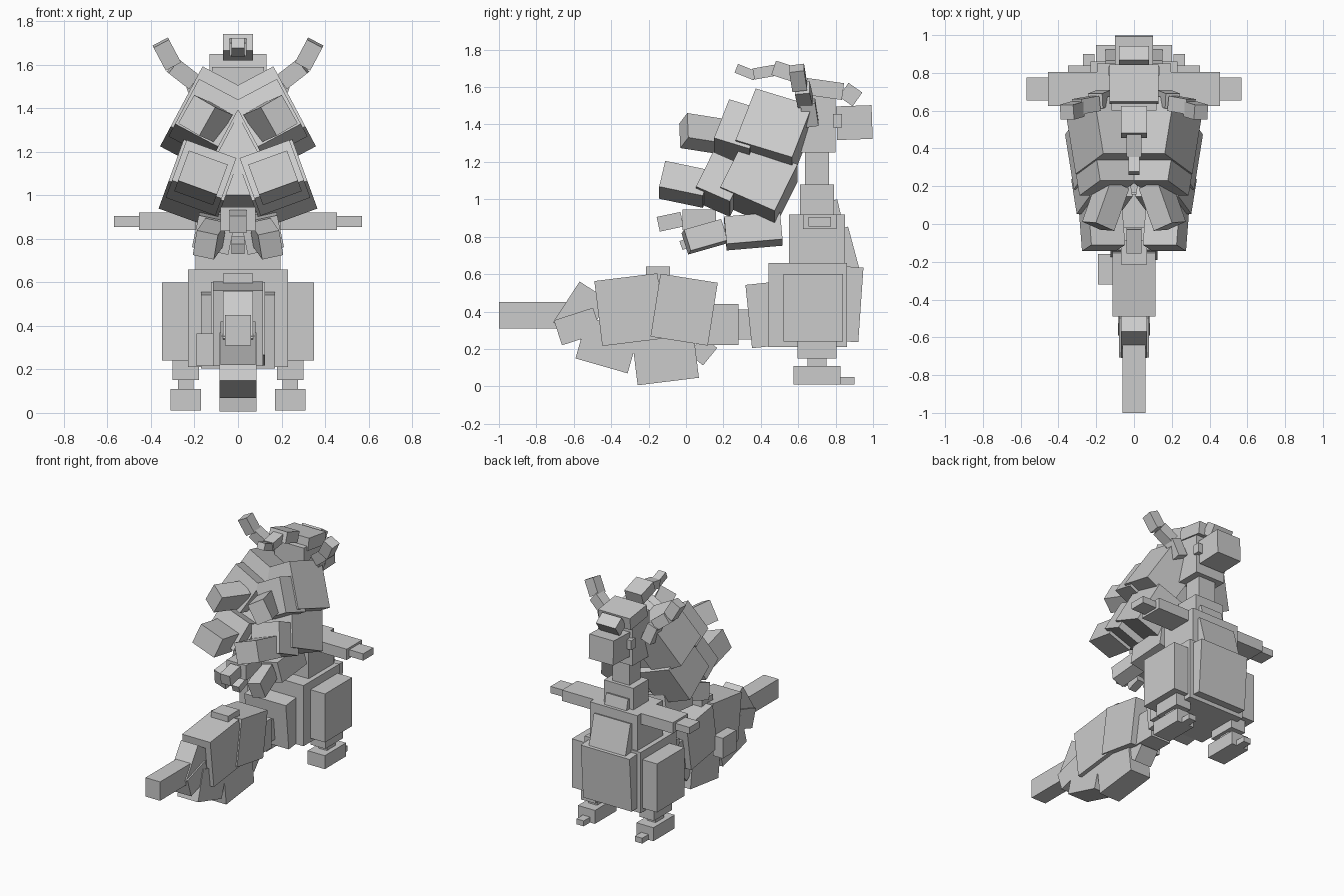
import bpy
from math import radians, sin, cos

cube = bpy.data.objects.get("Cube")
if cube:
    bpy.data.objects.remove(cube, do_unlink=True)

grey = bpy.data.materials.new("plain_grey")
grey.use_nodes = True
shade = (.6, .6, .6, 1)
grey.diffuse_color = shade
grey.node_tree.nodes["Principled BSDF"].inputs["Base Color"].default_value = shade


def block(name, x=0, y=0, z=0, wide=.1, deep=.1, tall=.1, pitch=0, roll=0, yaw=0):
    """One box, turned by angles in degrees."""
    turn = [radians(angle) for angle in (pitch, roll, yaw)]
    bpy.ops.mesh.primitive_cube_add(size=1, location=(x, y, z), rotation=turn)
    part = bpy.context.object
    part.name = name
    part.scale = (wide, deep, tall)
    part.data.materials.append(grey)


def pair(name, x, roll=0, yaw=0, **shape):
    """A box on the left and its mirror on the right."""
    for side, sign in (("left_", 1), ("right_", -1)):
        block(side + name, x=sign * x, roll=sign * roll, yaw=sign * yaw, **shape)


def stack(maker, floor, parts, **shared):
    """Boxes piled up from a floor height."""
    for name, wide, deep, tall in parts:
        maker(name, z=floor + tall / 2, wide=wide, deep=deep, tall=tall, **shared)
        floor += tall


def spiked_plate(tier, x, y, z, wide, tall, pitch, roll, reach, spike, spike_yaw=0):
    """A pair of leaning back plates, each with a step and a blunt spike behind."""
    lean = dict(x=x, z=z, roll=roll)
    pair(tier + "_plate", y=y, wide=wide, deep=.32, tall=tall, pitch=pitch, **lean)
    pair(tier + "_step", y=y - reach / 2, wide=wide * .9, deep=.2, tall=tall * .75,
         pitch=pitch, **lean)
    pair(tier + "_spike", y=y - reach, wide=spike, deep=.24, tall=.15,
         pitch=pitch / 2, yaw=spike_yaw, **lean)


# Tail: blocks along the top, keels below
block("tail_tip", y=-.8, z=.38, wide=.12, deep=.4, tall=.14)
block("tail_joint_upper", y=-.56, z=.4, wide=.14, deep=.19, tall=.26, pitch=-33)
block("tail_joint_lower", y=-.58, z=.32, wide=.16, deep=.22, tall=.14, pitch=18)
block("tail_rear_block", y=-.3, z=.41, wide=.23, deep=.34, tall=.35, pitch=7)
block("tail_front_block", y=-.01, z=.41, wide=.25, deep=.31, tall=.34, pitch=-9)
block("tail_cap", y=-.15, z=.6, wide=.14, deep=.13, tall=.08)
block("tail_rear_keel", y=-.42, z=.22, wide=.17, deep=.29, tall=.23, pitch=-16)
block("tail_front_keel", y=-.11, z=.15, wide=.17, deep=.33, tall=.25, pitch=7)
block("tail_keel_end", y=.09, z=.19, wide=.14, tall=.12, pitch=-39)
block("tail_root", y=.19, z=.33, wide=.16, deep=.18, tall=.22)
block("tail_neck", y=.32, z=.33, wide=.12, deep=.12, tall=.16)
block("tail_side_block", x=-.15, y=-.24, z=.29, wide=.08, deep=.16, tall=.15)

# Trunk, neck and skull
block("body", y=.65, z=.435, wide=.46, deep=.42, tall=.45)
stack(block, .66, [("torso", .39, .3, .26), ("shoulders", .24, .18, .16),
                   ("neck", .14, .13, .17), ("skull", .24, .2, .34)], y=.7)

# Plates over the hips, belly and chest
block("hip_plate", y=.4, z=.38, wide=.34, deep=.13, tall=.34, pitch=6)
block("belly_plate", y=.865, z=.44, wide=.4, deep=.14, tall=.4, pitch=-4)
block("chest_plate", y=.83, z=.72, wide=.3, deep=.14, tall=.24, pitch=15)
block("collar_plate", y=.78, z=.88, wide=.18, deep=.11, tall=.22, pitch=13)

# Legs
stack(pair, .01, [("foot", .14, .25, .1), ("ankle", .07, .1, .04),
                  ("shin", .12, .21, .09)], x=.24, y=.7)
pair("thigh", x=.27, y=.68, z=.42, wide=.16, deep=.32, tall=.36)
pair("toe", x=.24, y=.85, z=.03, wide=.06, tall=.04)

# Arms
pair("upper_arm", x=.32, y=.715, z=.88, wide=.27, deep=.18, tall=.08)
pair("forearm", x=.5, y=.715, z=.88, wide=.14, deep=.12, tall=.05)

# Face and crown
block("muzzle", y=.9, z=.0 + 1.41, wide=.2, deep=.19, tall=.18, pitch=2)
block("crown", y=.74, z=1.59, wide=.26, deep=.2, tall=.09, pitch=-8)
block("brow", y=.88, z=1.56, wide=.16, deep=.09, tall=.09, pitch=-35)
pair("eye", x=.11, y=.81, z=1.42, wide=.05, deep=.05, tall=.07)

# Horns: three segments, each starting where the last one ends
x, y, z = .16, .68, 1.4
for name, lean, length in (("base", 20, .13), ("middle", 52, .12), ("tip", 28, .12)):
    run, rise = length * sin(radians(lean)), length * cos(radians(lean))
    pair("horn_" + name, x=x + run / 2, y=y - .02, z=z + rise / 2,
         wide=.08, deep=.08, tall=length, pitch=8, roll=lean)
    x, y, z = x + run, y - .03, z + rise

# Crest swept over the back, thinning towards its tip
for name, y, wide, tall, pitch in (("base", .54, .14, .08, -18),
                                   ("middle", .42, .08, .06, 10),
                                   ("tip", .32, .06, .05, -22)):
    block("crest_" + name, y=y, z=1.68, wide=wide, deep=wide / 2 + .08,
          tall=tall, pitch=pitch)

# Back plates
block("back_core", y=.43, z=1.2, wide=.2, deep=.28, tall=.5, pitch=-17)
spiked_plate("upper", x=.15, y=.47, z=1.35, wide=.25, tall=.33, pitch=-19,
             roll=-28, reach=.37, spike=.12, spike_yaw=24)
spiked_plate("middle", x=.17, y=.39, z=1.08, wide=.27, tall=.29, pitch=-25,
             roll=-20, reach=.4, spike=.19)
pair("lower_plate", x=.11, y=.36, z=.83, wide=.17, deep=.3, tall=.15, pitch=5, roll=-12)
pair("lower_spike", x=.13, y=.1, z=.8, deep=.21, tall=.12, pitch=16, roll=-12, yaw=8)

# Small knobs below the plates
block("knob_base", y=.07, z=.89, wide=.16, deep=.18, tall=.11)
block("knob", y=-.085, z=.88, wide=.08, deep=.13, tall=.08, pitch=12)
block("under_knob", y=.02, z=.77, wide=.06, tall=.05, pitch=20)
